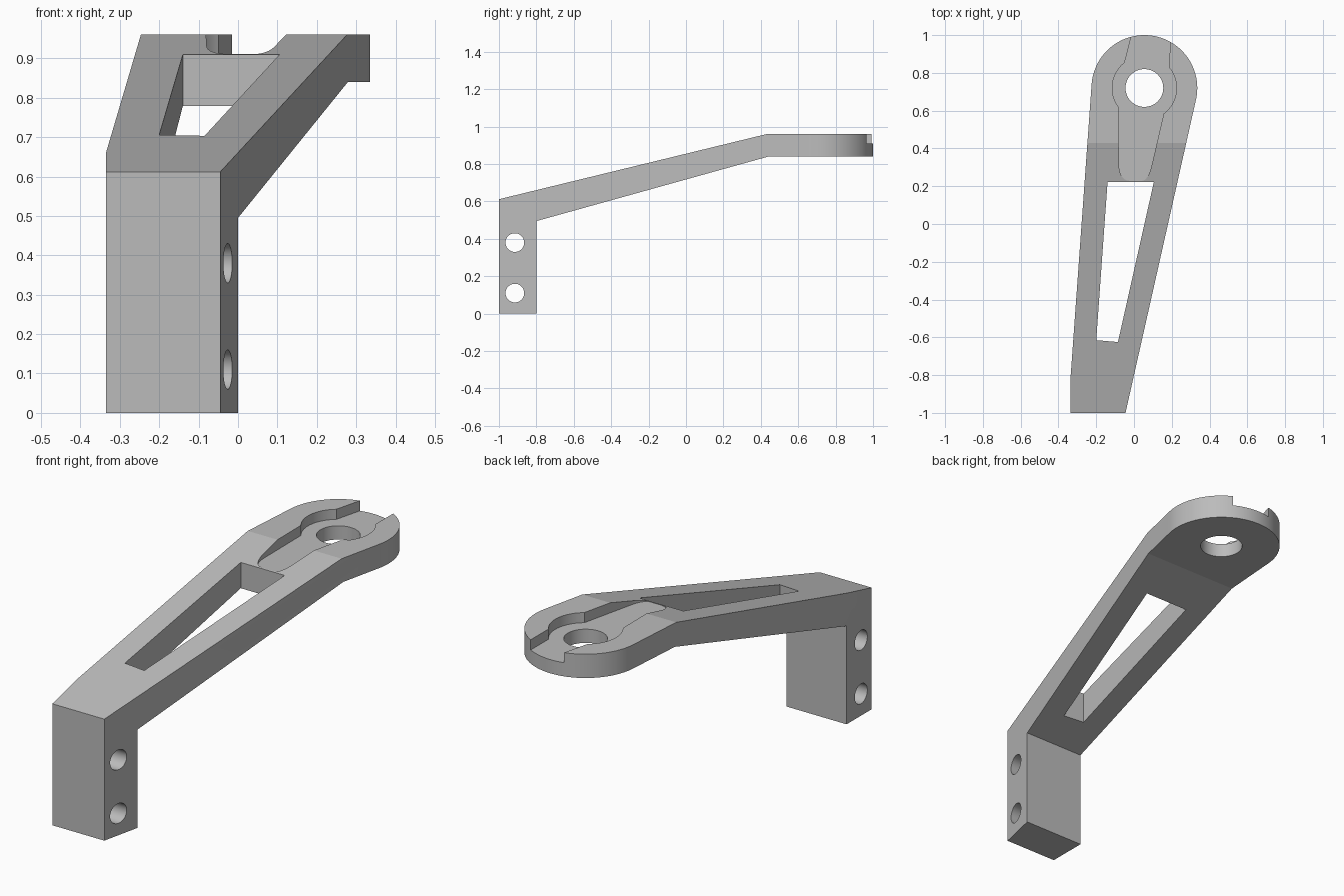
import bpy
import bmesh
from math import cos, sin, radians

cube = bpy.data.objects.get("Cube")
if cube:
    bpy.data.objects.remove(cube, do_unlink=True)

grey = bpy.data.materials.new("plain grey")
grey.use_nodes = True
colour = (0.5, 0.5, 0.5, 1)
grey.diffuse_color = colour
grey.node_tree.nodes["Principled BSDF"].inputs["Base Color"].default_value = colour


def arc(centre, radius, start, end, steps=32):
    angles = [radians(start + (end - start) * i / steps) for i in range(steps + 1)]
    return [(centre[0] + radius * cos(a), centre[1] + radius * sin(a)) for a in angles]


def rounded(a, corner, b, steps=8):
    """Quadratic curve from a to b, bending towards the corner."""
    ts = [i / steps for i in range(steps + 1)]
    return [tuple((1 - t) ** 2 * p + 2 * t * (1 - t) * q + t * t * r
                  for p, q, r in zip(a, corner, b)) for t in ts]


def prism(name, outline, low, high, axis="z"):
    """Extrude a plan (x, y) along z, or a side profile (y, z) along x."""
    def place(p, d):
        return (p[0], p[1], d) if axis == "z" else (d, p[0], p[1])

    bm = bmesh.new()
    face = bm.faces.new([bm.verts.new(place(p, low)) for p in outline])
    new = bmesh.ops.extrude_face_region(bm, geom=[face])["geom"]
    verts = [v for v in new if isinstance(v, bmesh.types.BMVert)]
    bmesh.ops.translate(bm, verts=verts, vec=place((0, 0), high - low))
    bmesh.ops.recalc_face_normals(bm, faces=bm.faces)
    mesh = bpy.data.meshes.new(name)
    bm.to_mesh(mesh)
    bm.free()
    mesh.materials.append(grey)
    obj = bpy.data.objects.new(name, mesh)
    bpy.context.collection.objects.link(obj)
    return obj


# Bent side profile: foot, sloping arm and flat head
bracket = prism("bracket_arm", [
    (-1, 0), (-0.8, 0), (-0.8, 0.495), (0.44, 0.84),
    (1.1, 0.84), (1.1, 0.96), (0.43, 0.96), (-1, 0.612)], -0.6, 0.6, "x")

# Tapered plan with a round head
hub = (0.055, 0.72)
plan = prism("plan_outline", [(-0.335, -0.8), (-0.335, -1.0), (-0.045, -1.0)]
             + arc(hub, 0.28, -12.7, 176, 64), -0.1, 1.2)

# Tapered window through the arm
window = prism("window_cutter", [
    (-0.2, -0.615), (-0.085, -0.625), (0.105, 0.222), (-0.14, 0.222)], 0.2, 1.2)

# Keyhole-shaped recess in the head, open at the back
recess = prism("recess_cutter",
               rounded((-0.08, 0.32), (-0.08, 0.23), (-0.02, 0.228))
               + rounded((0.04, 0.228), (0.077, 0.23), (0.096, 0.32))
               + arc(hub, 0.17, -53, 38)
               + [(0.19, 1.1), (0.013, 1.1)]
               + arc(hub, 0.17, 128, 216), 0.909, 1.2)

# Round hole in the head and two cross holes in the foot
cutters = [window, recess,
           prism("hub_hole_cutter", arc(hub, 0.1, 0, 354.375, 63), 0.5, 1.2)]
for z in (0.11, 0.38):
    cutters.append(prism("bolt_hole_cutter", arc((-0.915, z), 0.05, 0, 352.5, 47),
                         -0.8, 0.8, "x"))

for cutter, operation in [(plan, "INTERSECT")] + [(c, "DIFFERENCE") for c in cutters]:
    mod = bracket.modifiers.new(cutter.name, "BOOLEAN")
    mod.object = cutter
    mod.operation = operation
    mod.solver = "EXACT"

# Fix the cuts into the mesh, then drop the cutters
bpy.context.view_layer.update()
result = bpy.data.meshes.new_from_object(
    bracket.evaluated_get(bpy.context.evaluated_depsgraph_get()))
bracket.modifiers.clear()
bracket.data = result
for cutter in [plan] + cutters:
    bpy.data.objects.remove(cutter, do_unlink=True)

bpy.ops.object.select_all(action="DESELECT")
bracket.select_set(True)
bpy.context.view_layer.objects.active = bracket
bpy.ops.object.shade_smooth_by_angle(angle=radians(12))
